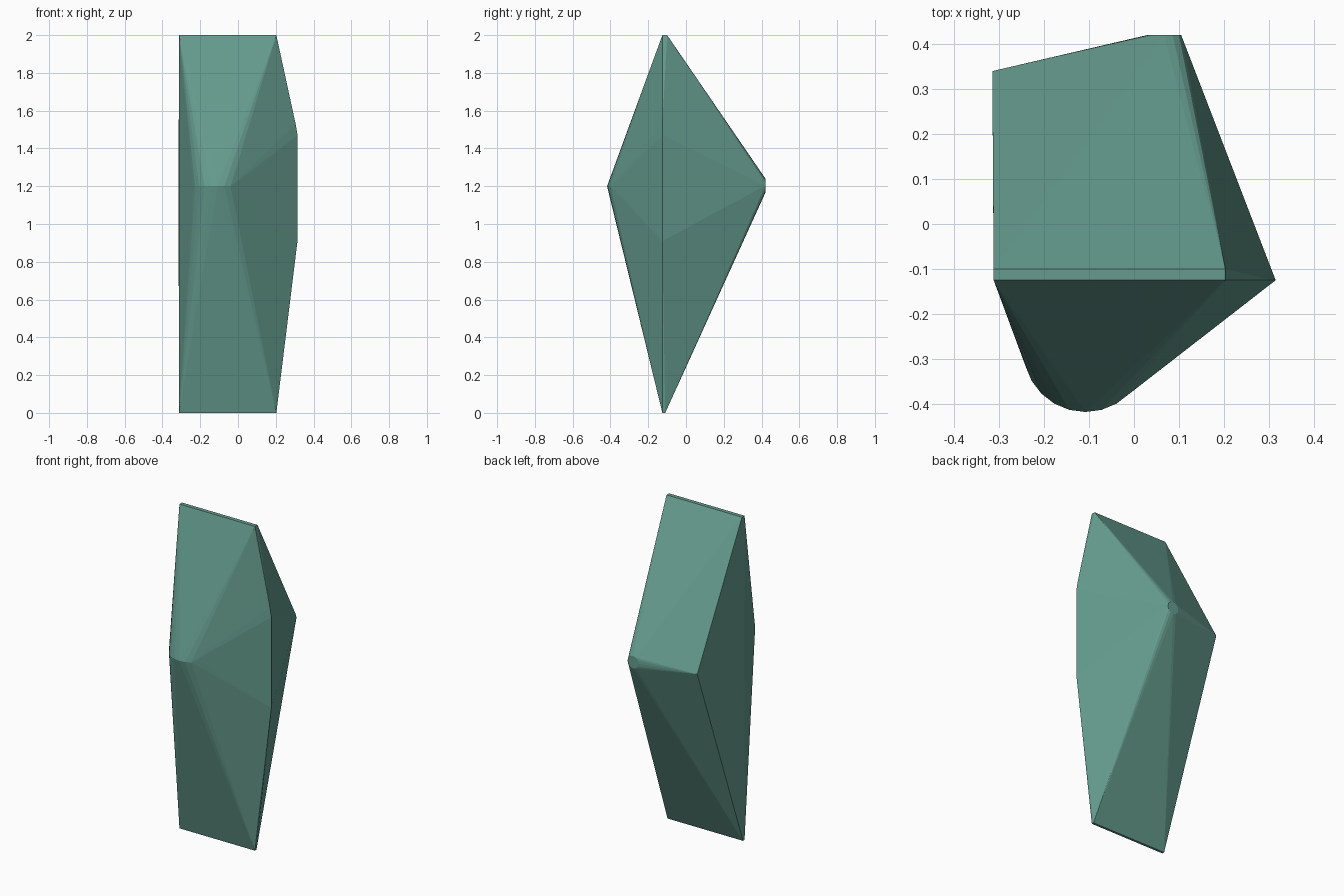
import bpy, bmesh, math
from mathutils import Vector

if "Cube" in bpy.data.objects:
    bpy.data.objects.remove(bpy.data.objects["Cube"])

bm = bmesh.new()
def add(*p):
    bm.verts.new(Vector(p))

# thin flat strips at the top and bottom ends
for z, back in ((0, -0.11), (2, -0.10)):
    for x in (-0.312, 0.203):
        for y in (-0.125, back):
            add(x, y, z)

# right-hand ridge
for x, z in ((0.315, 0.91), (0.305, 1.53), (0.315, 1.47)):
    add(x, -0.125, z)

# sharp back-left corner
add(-0.315, 0.34, 1.2)

# rounded front nose (horizontal ring)
for i in range(24):
    a = math.tau * i / 24
    add(-0.108 + 0.138 * math.cos(a), -0.28 + 0.138 * math.sin(a), 1.2)

# small blunt tip at the back (upright ring)
for i in range(12):
    a = math.tau * i / 12
    add(0.067 + 0.038 * math.cos(a), 0.42, 1.203 + 0.038 * math.sin(a))

# wrap everything in one faceted skin
res = bmesh.ops.convex_hull(bm, input=bm.verts[:])
inner = list({g for g in res["geom_interior"] + res["geom_unused"]
              if isinstance(g, bmesh.types.BMVert)})
bmesh.ops.delete(bm, geom=inner, context='VERTS')
bmesh.ops.dissolve_limit(bm, angle_limit=0.002, verts=bm.verts[:], edges=bm.edges[:])
bmesh.ops.recalc_face_normals(bm, faces=bm.faces[:])

mesh = bpy.data.meshes.new("faceted_stone")
bm.to_mesh(mesh)
bm.free()
obj = bpy.data.objects.new("faceted_stone", mesh)
bpy.context.collection.objects.link(obj)

# muted green stone
mat = bpy.data.materials.new("green_stone")
mat.diffuse_color = (0.13, 0.33, 0.27, 1)
mat.use_nodes = True
mat.node_tree.nodes["Principled BSDF"].inputs["Base Color"].default_value = mat.diffuse_color
mesh.materials.append(mat)
